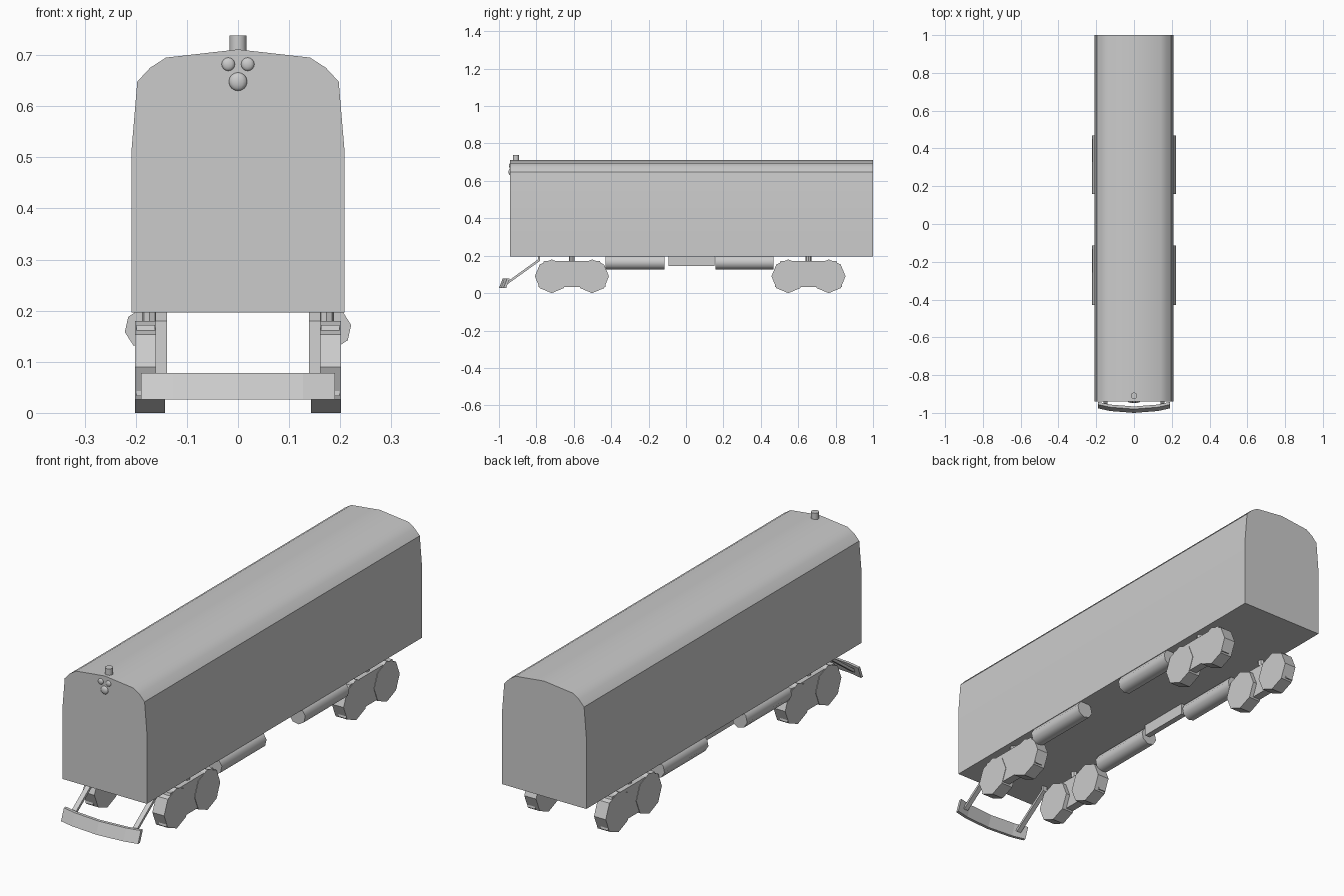
import bpy, bmesh, math
from mathutils import Vector, Matrix

if "Cube" in bpy.data.objects:
    bpy.data.objects.remove(bpy.data.objects["Cube"])


def finish(name, bm, smooth=None):
    bmesh.ops.recalc_face_normals(bm, faces=bm.faces)
    me = bpy.data.meshes.new(name)
    bm.to_mesh(me)
    bm.free()
    ob = bpy.data.objects.new(name, me)
    bpy.context.collection.objects.link(ob)
    if smooth:
        bpy.ops.object.select_all(action='DESELECT')
        ob.select_set(True)
        bpy.context.view_layer.objects.active = ob
        bpy.ops.object.shade_smooth_by_angle(angle=math.radians(smooth))
    return ob


def prism(name, points, offset, smooth=None):
    """Extrude a closed outline of 3D points along an offset vector."""
    bm = bmesh.new()
    face = bm.faces.new([bm.verts.new(p) for p in points])
    res = bmesh.ops.extrude_face_region(bm, geom=[face])
    verts = [v for v in res['geom'] if isinstance(v, bmesh.types.BMVert)]
    bmesh.ops.translate(bm, verts=verts, vec=Vector(offset))
    return finish(name, bm, smooth)


def cylinder(name, centre, radius, depth, axis, sides, turn=0.0, smooth=None):
    bm = bmesh.new()
    bmesh.ops.create_cone(bm, cap_ends=True, segments=sides, radius1=radius,
                          radius2=radius, depth=depth)
    spin = Matrix.Rotation(turn, 4, 'Z')
    tilt = {'X': Matrix.Rotation(math.pi / 2, 4, 'Y'),
            'Y': Matrix.Rotation(math.pi / 2, 4, 'X'),
            'Z': Matrix.Identity(4)}[axis]
    bmesh.ops.transform(bm, matrix=Matrix.Translation(centre) @ tilt @ spin, verts=bm.verts)
    return finish(name, bm, smooth)


def box(name, x0, x1, y0, y1, z0, z1):
    return prism(name, [(x0, y0, z0), (x1, y0, z0), (x1, y1, z0), (x0, y1, z0)],
                 (0, 0, z1 - z0))


# Car body with the arched roof
half = [(0.208, 0.196), (0.208, 0.517), (0.197, 0.648), (0.172, 0.675), (0.141, 0.695)]
outline = half + [(0, 0.711)] + [(-x, z) for x, z in reversed(half)]
prism("body", [(x, -0.94, z) for x, z in outline], (0, 1.94, 0), smooth=30)

# Roof lamp and the cluster of three domed headlights
cylinder("roof_lamp", (0, -0.909, 0.717), 0.017, 0.042, 'Z', 10, smooth=40)
for x, z, r in [(-0.019, 0.682, 0.013), (0.019, 0.682, 0.013), (0, 0.648, 0.018)]:
    bm = bmesh.new()
    bmesh.ops.create_uvsphere(bm, u_segments=12, v_segments=8, radius=r)
    bmesh.ops.scale(bm, vec=(1, 0.5, 1), verts=bm.verts)
    bmesh.ops.translate(bm, vec=(x, -0.94, z), verts=bm.verts)
    finish("headlight", bm, 60)

for s in (-1, 1):
    # Bogies: side frame, two wheels and a pivot post
    for c in (-0.61, 0.655):
        frame = [(-0.18, 0.033), (-0.17, 0.105), (-0.15, 0.172),
                 (0.15, 0.172), (0.17, 0.105), (0.18, 0.033)]
        prism("bogie_frame", [(s * 0.162, c + y, z) for y, z in frame], (s * 0.037, 0, 0))
        for dy in (-0.108, 0.108):
            cylinder("wheel", (s * 0.172, c + dy, 0.09), 0.09, 0.058, 'X', 8)
        cylinder("bogie_pivot", (s * 0.173, c, 0.185), 0.015, 0.03, 'Z', 8)

    # Underfloor tanks
    for y0, y1 in ((-0.43, -0.115), (0.158, 0.468)):
        cylinder("side_tank", (s * 0.182, (y0 + y1) / 2, 0.165), 0.04, y1 - y0,
                 'Y', 8, turn=math.radians(10), smooth=50)

    # Bent arm carrying the front guard
    arm = [(-0.781, 0.198), (-0.781, 0.172), (-0.958, 0.045),
           (-0.967, 0.053), (-0.791, 0.18), (-0.791, 0.198)]
    prism("guard_arm", [(s * 0.139, y, z) for y, z in arm], (s * 0.022, 0, 0))

# Equipment box between the tanks
box("underfloor_box", -0.168, -0.142, -0.094, 0.152, 0.145, 0.197)

# Curved, backward-leaning front guard
arc = [(-0.19, -0.976), (-0.127, -0.99), (0, -1.0), (0.127, -0.99), (0.19, -0.976)]
guard = arc + [(x, y + 0.014) for x, y in reversed(arc)]
prism("front_guard", [(x, y, 0.026) for x, y in guard], (0, 0.02, 0.052))
